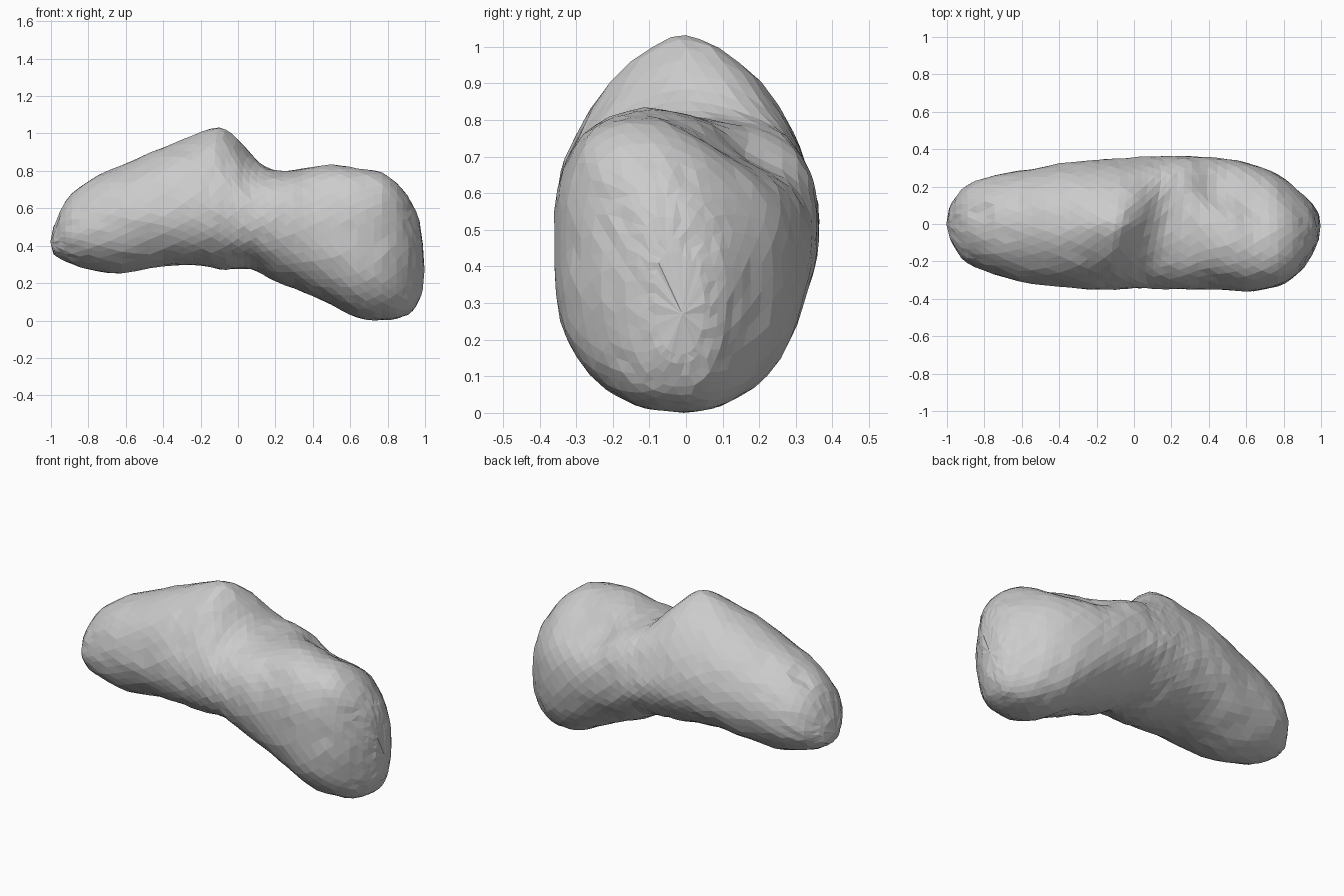
import bpy, bmesh, math, random
from mathutils import Vector, noise

if "Cube" in bpy.data.objects:
    bpy.data.objects.remove(bpy.data.objects["Cube"])

random.seed(4)

# Stations along the body: x, top z, bottom z, widest z, front y, back y
STATIONS = [
    (-0.985, 0.50, 0.355, 0.42, -0.08, 0.09),
    (-0.92, 0.635, 0.31, 0.46, -0.18, 0.185),
    (-0.80, 0.75, 0.275, 0.495, -0.25, 0.245),
    (-0.62, 0.83, 0.253, 0.525, -0.305, 0.28),
    (-0.40, 0.925, 0.29, 0.555, -0.335, 0.32),
    (-0.24, 0.99, 0.293, 0.57, -0.352, 0.34),
    (-0.10, 1.033, 0.275, 0.57, -0.352, 0.35),
    (0.00, 0.965, 0.275, 0.56, -0.348, 0.355),
    (0.10, 0.85, 0.265, 0.54, -0.346, 0.362),
    (0.21, 0.80, 0.205, 0.515, -0.348, 0.363),
    (0.35, 0.815, 0.15, 0.485, -0.348, 0.36),
    (0.50, 0.835, 0.085, 0.45, -0.355, 0.345),
    (0.64, 0.82, 0.015, 0.42, -0.36, 0.32),
    (0.77, 0.79, 0.0, 0.39, -0.335, 0.265),
    (0.88, 0.705, 0.02, 0.36, -0.26, 0.18),
    (0.95, 0.59, 0.07, 0.33, -0.165, 0.11),
    (0.985, 0.44, 0.16, 0.30, -0.085, 0.05),
]
# Hollows: centre, radius, depth (negative swells outward)
DENTS = [
    ((0.43, 0.19, 0.72), 0.12, 0.06),
    ((0.62, 0.13, 0.76), 0.16, 0.05),
    ((0.20, 0.25, 0.74), 0.10, -0.02),
    ((-0.82, 0.06, 0.73), 0.04, 0.025),
    ((0.79, -0.28, 0.44), 0.04, 0.02),
    ((0.05, -0.20, 0.28), 0.07, 0.02),
]
SIDES, SUB = 36, 3


def spline(p0, p1, p2, p3, t):
    return [0.5 * (2*b + (c-a)*t + (2*a - 5*b + 4*c - d)*t*t + (3*b - a - 3*c + d)*t**3)
            for a, b, c, d in zip(p0, p1, p2, p3)]


def bump(x, centre, width):
    return math.exp(-((x - centre) / width) ** 2)


def power(v, e):
    return math.copysign(abs(v) ** e, v)


# Subdivide the stations into smooth rings
rows = []
last = len(STATIONS) - 1
for i in range(last):
    pts = [STATIONS[min(max(i + k, 0), last)] for k in (-1, 0, 1, 2)]
    rows += [spline(*pts, s / SUB) for s in range(SUB)]
rows.append(STATIONS[last])

bm = bmesh.new()
rings = []
for n, (x, top, bottom, zc, front, back) in enumerate(rows):
    yc, yr = (front + back) / 2, (back - front) / 2
    head = 1 / (1 + math.exp(-(x - 0.42) * 18))
    full = min(1, yr / 0.3)
    ring = []
    for k in range(SIDES):
        a = math.tau * (k + 0.5 * (n % 2)) / SIDES
        c, s = math.cos(a), math.sin(a)
        # Boxier saddle and head, pointed top at the peak
        e = 1 - 0.08 * head
        if s > 0:
            e += 0.25 * bump(x, -0.1, 0.2) - 0.22 * bump(x, 0.26, 0.12)
        elif c < 0:
            e -= 0.10 * head
        y = yc + yr * power(c, e)
        z = zc + (top - zc if s > 0 else zc - bottom) * power(s, e)
        # Head crest leans to the front, its underside stays centred
        y += head * s * s * full * (-0.09 if s > 0 else 0.025)
        # Slope behind the peak runs diagonally
        xs = x + 0.25 * y * bump(x, 0.04, 0.2) * max(0, s)
        ring.append(bm.verts.new((xs, y, z)))
    rings.append(ring)

for r0, r1 in zip(rings, rings[1:]):
    for k in range(SIDES):
        j = (k + 1) % SIDES
        bm.faces.new((r0[k], r0[j], r1[j], r1[k]))

# Rounded tips
for ring, tip in ((rings[0], (-1.0, 0.0, 0.42)), (rings[-1], (1.0, -0.01, 0.27))):
    v = bm.verts.new(tip)
    for k in range(SIDES):
        bm.faces.new((ring[k], ring[(k + 1) % SIDES], v))
bmesh.ops.recalc_face_normals(bm, faces=bm.faces)
bm.normal_update()

# Rocky unevenness and hollows
for v in bm.verts:
    p, normal = v.co.copy(), v.normal.copy()
    push = 0.006 * noise.noise(p * 6) + random.uniform(-0.003, 0.003)
    for centre, radius, depth in DENTS:
        push -= depth * bump((p - Vector(centre)).length, 0, radius)
    v.co = p + normal * push
    v.co.z = max(v.co.z, 0)

bmesh.ops.triangulate(bm, faces=bm.faces)
mesh = bpy.data.meshes.new("rock_body")
bm.to_mesh(mesh)
bm.free()
body = bpy.data.objects.new("rock_body", mesh)
bpy.context.collection.objects.link(body)
